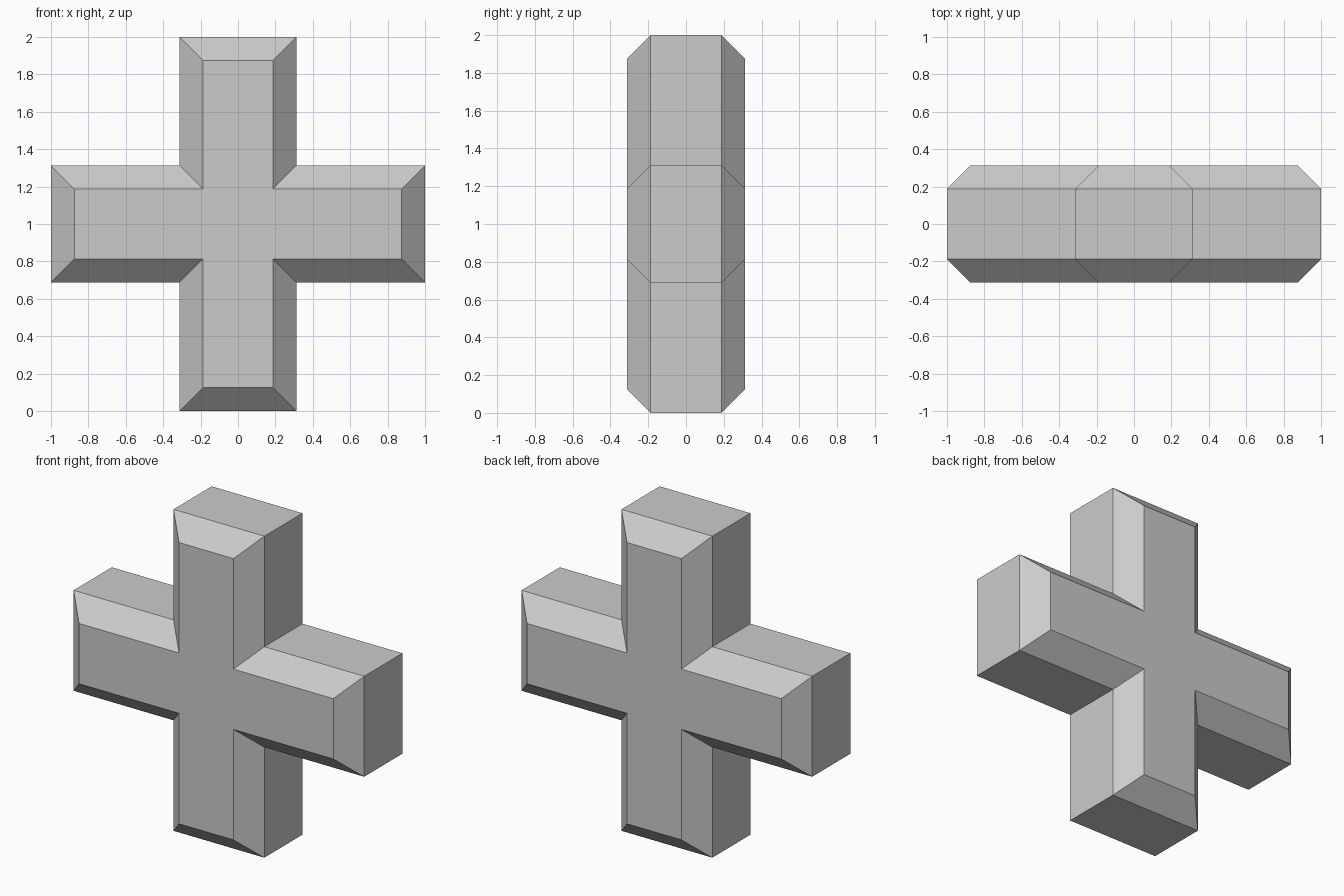
import bpy, bmesh

cube = bpy.data.objects.get("Cube")
if cube:
    bpy.data.objects.remove(cube, do_unlink=True)

REACH = 1.0      # centre to arm tip
HALF = 0.3125    # half the arm width and depth
BEVEL = 0.125    # chamfer size

# Plain grey material
grey = bpy.data.materials.new("light_grey")
grey.use_nodes = True
colour = (0.6, 0.6, 0.6, 1.0)
grey.diffuse_color = colour
grey.node_tree.nodes["Principled BSDF"].inputs["Base Color"].default_value = colour


def cross_ring(bm, y, inset):
    """Twelve-point cross outline at depth y, drawn in by inset."""
    h, r = HALF - inset, REACH - inset
    arm = [(h, h), (r, h), (r, -h)]
    ring = []
    for _ in range(4):
        ring += [bm.verts.new((x, y, z + REACH)) for x, z in arm]
        arm = [(z, -x) for x, z in arm]
    return ring


# Cross body: chamfered front, straight sides, chamfered back
bm = bmesh.new()
flat = HALF - BEVEL
rings = [cross_ring(bm, y, inset) for y, inset in
         ((-HALF, BEVEL), (-flat, 0), (flat, 0), (HALF, BEVEL))]
for a, b in zip(rings, rings[1:]):
    for i in range(len(a)):
        j = (i + 1) % len(a)
        bm.faces.new((a[i], a[j], b[j], b[i]))

# Front and back: a centre square with four arm rectangles
for ring in (rings[0], rings[-1]):
    bm.faces.new(ring[::3])
    for i in range(0, len(ring), 3):
        bm.faces.new([ring[(i + k) % len(ring)] for k in range(4)])
bmesh.ops.recalc_face_normals(bm, faces=bm.faces)

mesh = bpy.data.meshes.new("cross_body")
bm.to_mesh(mesh)
bm.free()
mesh.materials.append(grey)
body = bpy.data.objects.new("cross_body", mesh)
bpy.context.collection.objects.link(body)
